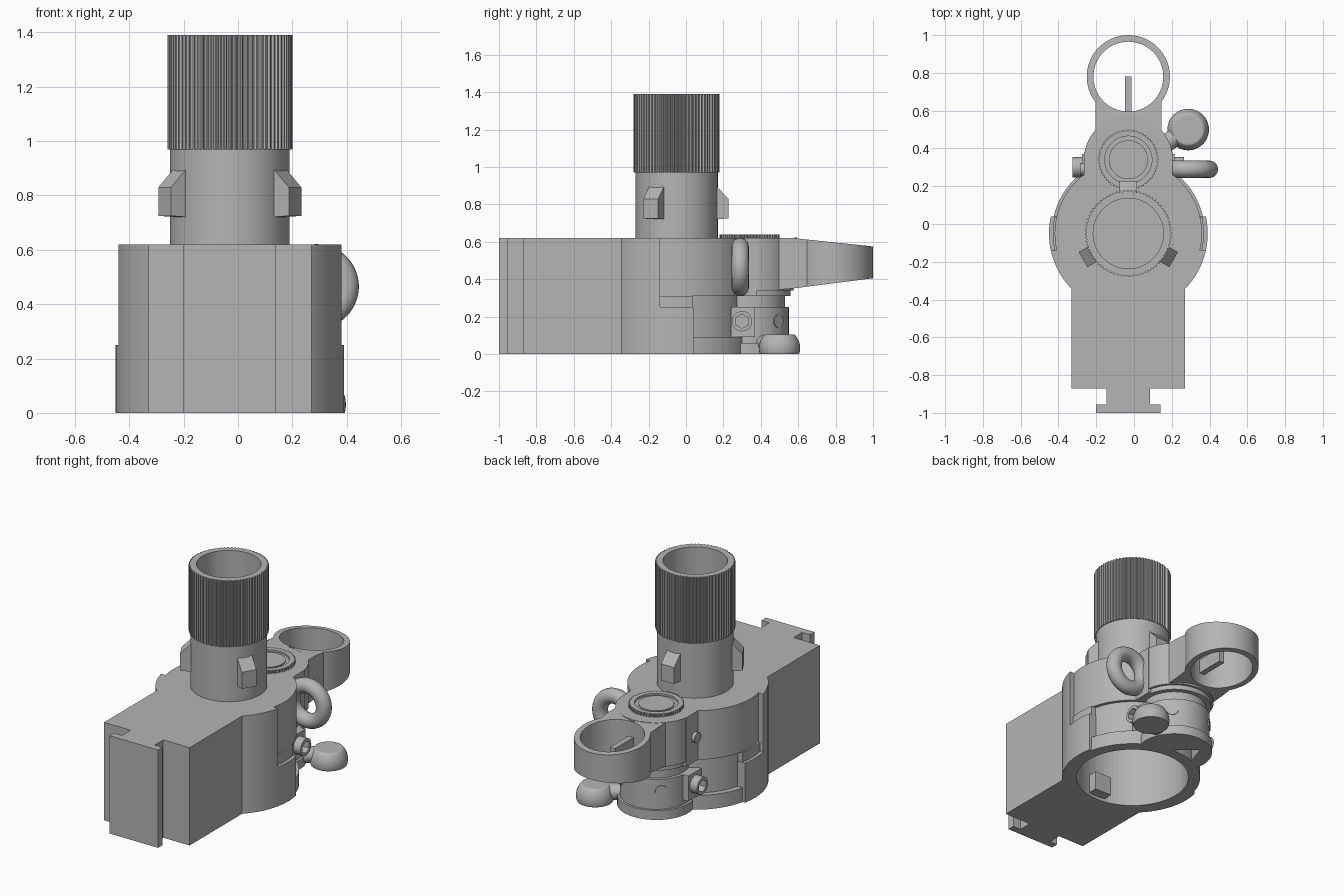
import bpy, bmesh
from math import sin, cos, asin, pi, radians
from mathutils import Vector, Matrix

if "Cube" in bpy.data.objects:
    bpy.data.objects.remove(bpy.data.objects["Cube"])

GREY = (0.46, 0.46, 0.46, 1)
mat = bpy.data.materials.new("plain grey")
mat.use_nodes = True
mat.diffuse_color = GREY
mat.node_tree.nodes["Principled BSDF"].inputs["Base Color"].default_value = GREY

CX = -0.03                 # centre line
DRUM = (CX, -0.05)         # main drum and tower axis
HUB = (CX, 0.34)           # rear hub axis
RING = (CX, 0.78)          # rear ring axis


def finish(name, bm, smooth=True):
    bmesh.ops.recalc_face_normals(bm, faces=bm.faces)
    me = bpy.data.meshes.new(name)
    bm.to_mesh(me)
    bm.free()
    ob = bpy.data.objects.new(name, me)
    bpy.context.collection.objects.link(ob)
    me.materials.append(mat)
    if smooth:
        shade(ob)
    return ob


def shade(ob):
    bpy.ops.object.select_all(action='DESELECT')
    ob.select_set(True)
    bpy.context.view_layer.objects.active = ob
    bpy.ops.object.shade_smooth_by_angle(angle=radians(30))


def arc(c, r, a0=0, a1=360, n=72):
    full = abs(a1 - a0) >= 360
    steps = n if full else n + 1
    return [(c[0] + r * cos(radians(a0 + (a1 - a0) * i / n)),
             c[1] + r * sin(radians(a0 + (a1 - a0) * i / n))) for i in range(steps)]


def rect(x0, x1, y0, y1):
    return [(x0, y0), (x1, y0), (x1, y1), (x0, y1)]


def gear(c, r, depth, teeth):
    pts = []
    for i in range(teeth * 4):
        a = 2 * pi * i / (teeth * 4)
        rr = r if i % 4 < 2 else r - depth
        pts.append((c[0] + rr * cos(a), c[1] + rr * sin(a)))
    return pts


def prism(name, pts, z0, z1, smooth=True, matrix=None):
    bm = bmesh.new()
    base = bm.faces.new([bm.verts.new((x, y, z0)) for x, y in pts])
    top = bmesh.ops.extrude_face_region(bm, geom=[base])["geom"]
    for v in top:
        if isinstance(v, bmesh.types.BMVert):
            v.co.z = z1
    if matrix:
        bm.transform(matrix)
    return finish(name, bm, smooth)


def cut(ob, pts, z0, z1, smooth=True, matrix=None):
    cutter = prism("cutter", pts, z0, z1, False, matrix)
    cutter.hide_render = True
    mod = ob.modifiers.new("cut", 'BOOLEAN')
    mod.operation = 'DIFFERENCE'
    mod.solver = 'EXACT'
    mod.object = cutter
    bpy.ops.object.select_all(action='DESELECT')
    ob.select_set(True)
    bpy.context.view_layer.objects.active = ob
    bpy.ops.object.modifier_apply(modifier=mod.name)
    bpy.data.objects.remove(cutter)
    if smooth:
        shade(ob)


def rod(name, p, q, r, n=32):
    p, q = Vector(p), Vector(q)
    turn = (q - p).to_track_quat('Z', 'Y').to_matrix().to_4x4()
    return prism(name, arc((0, 0), r, n=n), 0, (q - p).length,
                 matrix=Matrix.Translation(p) @ turn)


# Main body pieces, all opened by the round cavity underneath
edge = 12.4
core = [
    prism("front_block", rect(-0.33, 0.27, -0.87, -0.3), 0, 0.62),
    prism("front_drum", arc(DRUM, 0.42, -180 + edge, -edge), 0, 0.62),
    prism("lower_drum", arc(DRUM, 0.42, -180 - edge, edge), 0, 0.25),
    prism("drum_foot", arc(DRUM, 0.405), 0, 0.09),
    prism("recessed_wall", arc(DRUM, 0.37), 0.09, 0.31),
    prism("rear_drum", arc(DRUM, 0.39), 0.31, 0.62),
    prism("drum_lip", arc(DRUM, 0.40, -180 - edge, edge), 0.25, 0.31),
    prism("shoulder", rect(CX - 0.235, CX + 0.235, 0.1, 0.38), 0.31, 0.62),
    prism("clamp_flange", rect(CX - 0.245, CX + 0.245, 0.24, 0.37), 0.09, 0.25),
    prism("lower_hub", arc(HUB, 0.21), 0.06, 0.25),
    prism("hub_neck", arc(HUB, 0.19), 0.25, 0.31),
    prism("upper_hub", arc(HUB, 0.235), 0.34, 0.62),
    prism("upper_hub_lip", arc(HUB, 0.22), 0.31, 0.34),
    prism("hub_foot", arc(HUB, 0.225), 0, 0.06),
]
for part in core:
    cut(part, arc(DRUM, 0.335), -0.1, 0.5)
for part in core:
    if part.name in ("lower_hub", "hub_foot"):
        cut(part, [(0.06, 0.31), (-0.17, 0.33), (-0.13, 0.46)], -0.1, 0.12)

prism("cavity_lug", rect(CX - 0.06, CX + 0.06, -0.42, -0.32), 0.02, 0.14)

# Mounting rail on the front
prism("rail_stem", rect(-0.145, 0.085, -0.96, -0.86), 0, 0.62)
prism("rail_cap", rect(-0.2, 0.14, -1, -0.955), 0, 0.62)

# Hollow tower with a ribbed grip
tower = prism("tower", arc(DRUM, 0.22), 0.6, 0.98)
cut(tower, arc(DRUM, 0.186), 0.7, 1.1)
grip = prism("ribbed_grip", gear(DRUM, 0.23, 0.008, 72), 0.97, 1.39, False)
cut(grip, arc(DRUM, 0.186), 0.9, 1.5)

# Three sloped lugs around the tower
for i, angle in enumerate((90, 210, 330)):
    frame = (Matrix.Translation((*DRUM, 0)) @ Matrix.Rotation(radians(angle), 4, 'Z')
             @ Matrix.Rotation(pi / 2, 4, 'X'))
    prism(f"tower_lug_{i + 1}", [(0.2, 0.72), (0.277, 0.725), (0.277, 0.83), (0.21, 0.9)],
          -0.046, 0.046, False, frame)

# Ribbed dial on the hub
dial = prism("hub_dial", gear(HUB, 0.16, 0.007, 60), 0.6, 0.64, False)
cut(dial, arc(HUB, 0.125), 0.628, 0.7, False)
prism("dial_centre", arc(HUB, 0.103), 0.61, 0.636)

# Tapered arm ending in an open ring
join = asin(0.175 / 0.22) * 180 / pi
outline = arc(RING, 0.22, -90 + join, 270 - join, 96)
outline += [(CX - 0.175, 0.57), (CX - 0.175, 0.45), (CX + 0.175, 0.45), (CX + 0.175, 0.57)]
arm = prism("ring_arm", outline, 0.34, 0.62)
cut(arm, arc(RING, 0.185), 0.2, 0.8)
for v in arm.data.vertices:
    if v.co.z > 0.5:
        v.co.z = 0.62 - 0.045 * max(0, v.co.y - 0.57) / 0.43
    else:
        v.co.z = 0.34 + 0.065 * max(0, v.co.y - 0.49) / 0.51
shade(arm)
prism("ring_pointer", rect(CX - 0.018, CX + 0.018, 0.58, 0.78), 0.43, 0.52)
prism("index_mark", [(CX - 0.02, 0.58), (CX + 0.02, 0.58), (CX, 0.594)], 0.615, 0.622)

# Carrying loop and the peg opposite it
bpy.ops.mesh.primitive_torus_add(major_radius=0.11, minor_radius=0.046, major_segments=48,
                                 minor_segments=20, location=(0.289, 0.29, 0.465),
                                 rotation=(pi / 2, 0, 0))
loop = bpy.context.object
loop.name = "carrying_loop"
loop.data.materials.append(mat)
shade(loop)
rod("side_peg", (-0.2, 0.29, 0.465), (-0.285, 0.29, 0.465), 0.032)

# Clamp bolt heads with hex sockets, and hub pins
for name, side in (("left", 1), ("right", -1)):
    bolt = rod(f"{name}_bolt_head", (CX + side * 0.2, 0.3, 0.175),
               (CX + side * 0.296, 0.3, 0.175), 0.054)
    socket = Matrix.Translation((CX + side * 0.3, 0.3, 0.175)) @ Matrix.Rotation(pi / 2, 4, 'Y')
    cut(bolt, arc((0, 0), 0.038, n=6), -0.05, 0.05, matrix=socket)
    a = radians(90 - side * 43)
    rod(f"{name}_hub_pin", (CX + 0.15 * cos(a), 0.34 + 0.15 * sin(a), 0.175),
        (CX + 0.214 * cos(a), 0.34 + 0.214 * sin(a), 0.175), 0.036)

# Flattened ball knob on a short neck
bm = bmesh.new()
bmesh.ops.create_uvsphere(bm, u_segments=40, v_segments=40, radius=0.11)
bmesh.ops.translate(bm, verts=bm.verts, vec=(0.287, 0.5, 0.03))
for v in bm.verts:
    v.co.z = min(max(v.co.z, 0), 0.104)
finish("ball_knob", bm)
rod("knob_neck", (0.11, 0.39, 0.055), (0.26, 0.485, 0.055), 0.048)
